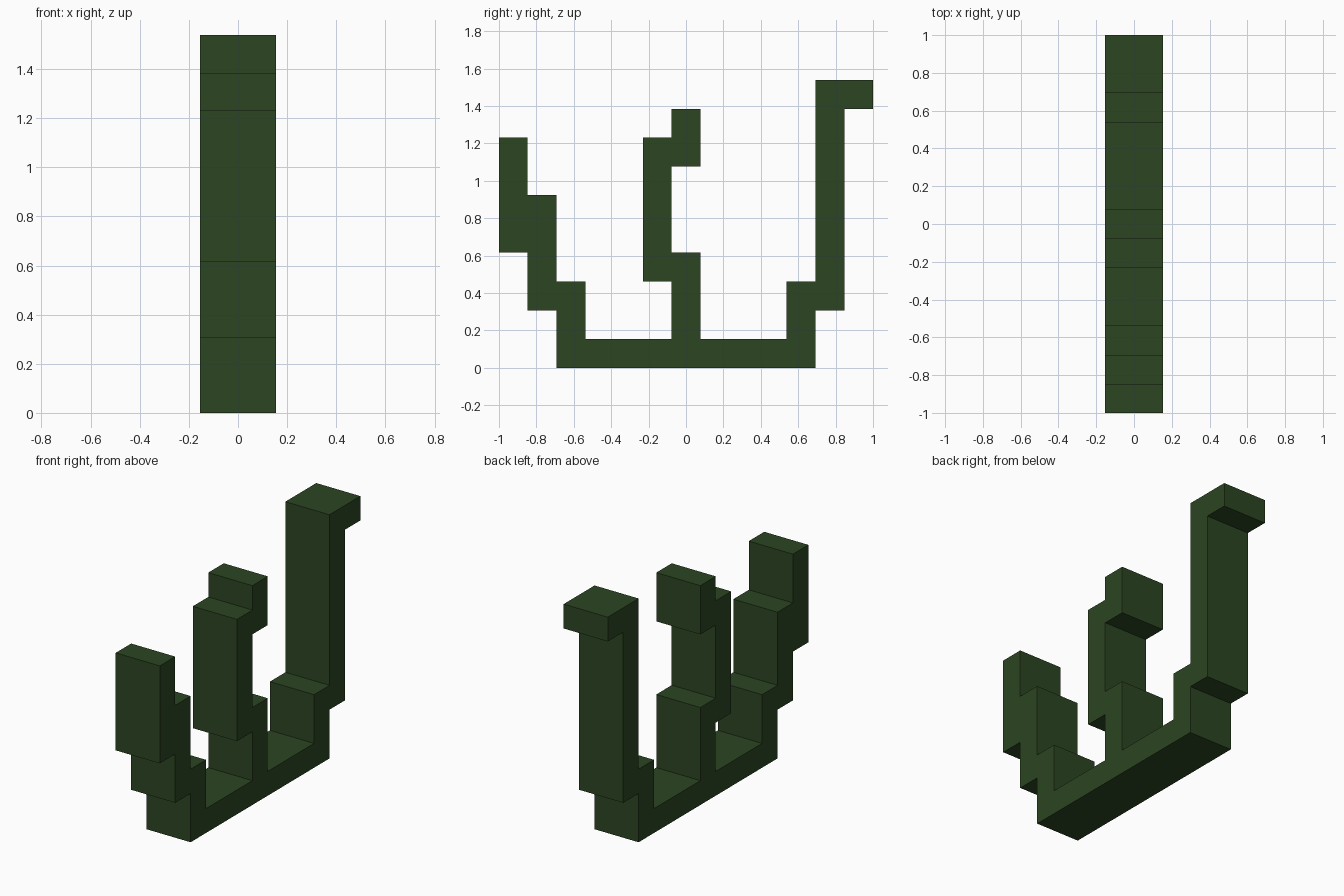
import bpy
import bmesh

cube = bpy.data.objects.get("Cube")
if cube:
    bpy.data.objects.remove(cube, do_unlink=True)

U = 2 / 13          # one block step
HALF_WIDTH = U      # the plant is two steps wide

# Dark green
green = bpy.data.materials.new("dark_green")
green.use_nodes = True
colour = (0.025, 0.06, 0.016, 1)
green.diffuse_color = colour
bsdf = next(n for n in green.node_tree.nodes if n.type == 'BSDF_PRINCIPLED')
bsdf.inputs["Base Color"].default_value = colour
bsdf.inputs["Roughness"].default_value = 0.9

# Side outline in block steps (y, z)
outline = [
    # base and outer side of the back stem, with its hooked tip
    (-4.5, 0), (4.5, 0), (4.5, 2), (5.5, 2), (5.5, 9), (6.5, 9), (6.5, 10),
    # inner side of the back stem
    (4.5, 10), (4.5, 3), (3.5, 3), (3.5, 1),
    # middle stem
    (0.5, 1), (0.5, 4), (-0.5, 4), (-0.5, 7), (0.5, 7), (0.5, 9), (-0.5, 9),
    (-0.5, 8), (-1.5, 8), (-1.5, 3), (-0.5, 3), (-0.5, 1),
    # front stem, stepping outwards
    (-3.5, 1), (-3.5, 3), (-4.5, 3), (-4.5, 6), (-5.5, 6), (-5.5, 8),
    (-6.5, 8), (-6.5, 4), (-5.5, 4), (-5.5, 2), (-4.5, 2),
]

# Extrude the outline across the width
bm = bmesh.new()
face = bm.faces.new([bm.verts.new((-HALF_WIDTH, y * U, z * U)) for y, z in outline])
result = bmesh.ops.extrude_face_region(bm, geom=[face])
moved = [g for g in result["geom"] if isinstance(g, bmesh.types.BMVert)]
bmesh.ops.translate(bm, verts=moved, vec=(2 * HALF_WIDTH, 0, 0))
bmesh.ops.recalc_face_normals(bm, faces=bm.faces)

mesh = bpy.data.meshes.new("branching_stems")
bm.to_mesh(mesh)
bm.free()
mesh.materials.append(green)
plant = bpy.data.objects.new("branching_stems", mesh)
bpy.context.collection.objects.link(plant)
